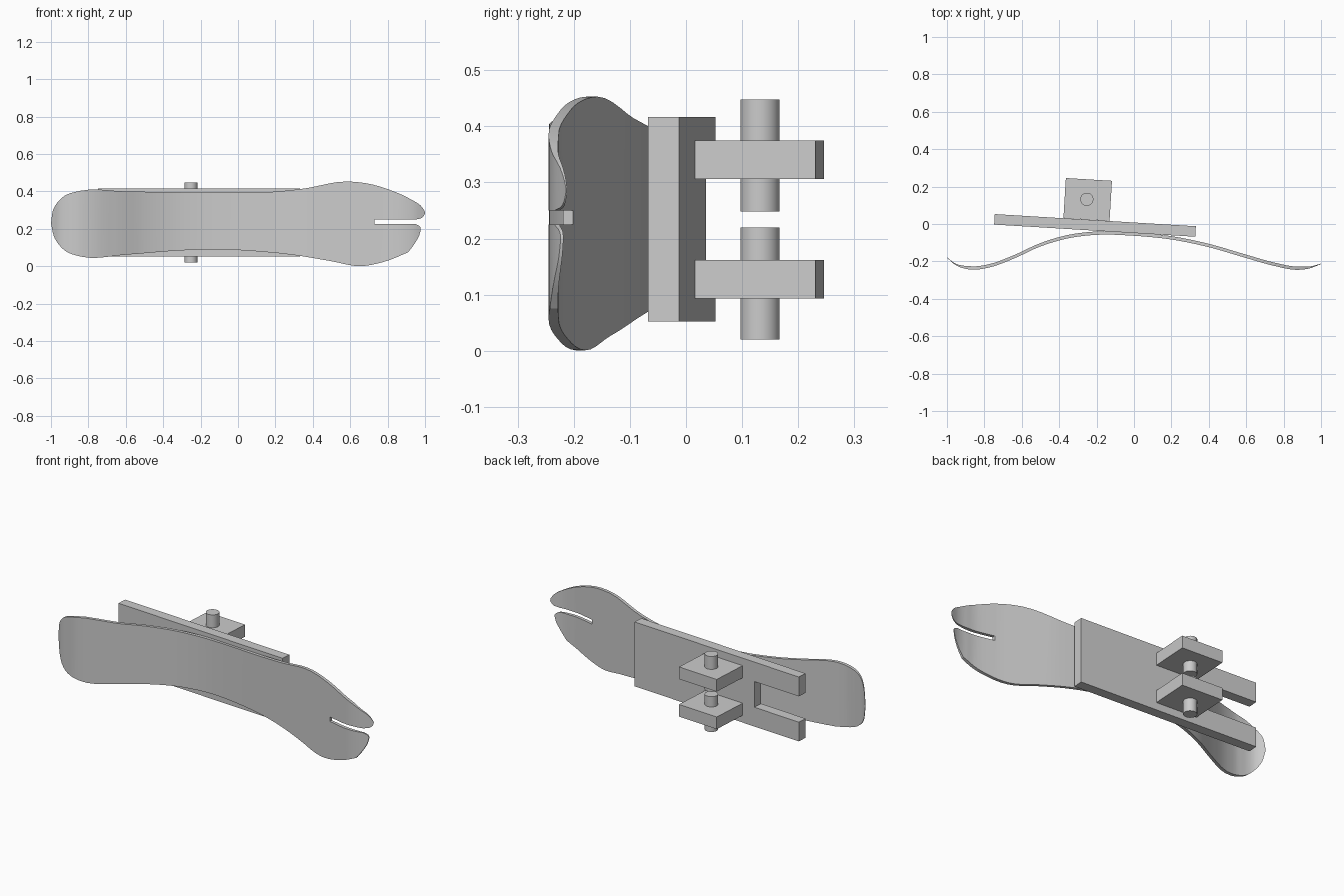
import bpy, bmesh, math
from mathutils import Vector, Matrix

cube = bpy.data.objects.get("Cube")
if cube:
    bpy.data.objects.remove(cube)

grey = bpy.data.materials.new("plain_grey")
grey.use_nodes = True
COLOUR = (0.6, 0.6, 0.6, 1)
grey.diffuse_color = COLOUR
grey.node_tree.nodes["Principled BSDF"].inputs["Base Color"].default_value = COLOUR

TILT = math.radians(-3.46)


def spline(pts, steps=5):
    """Smooth open curve through the points."""
    p = [Vector(q) for q in pts]
    p = [2 * p[0] - p[1]] + p + [2 * p[-1] - p[-2]]
    out = []
    for a, b, c, d in zip(p, p[1:], p[2:], p[3:]):
        # Non-uniform tangents avoid overshoot between uneven spacings
        ta, tb, tc = [(v - u).length for u, v in ((a, b), (b, c), (c, d))]
        m1 = tb * ((b - a) / ta - (c - a) / (ta + tb) + (c - b) / tb)
        m2 = tb * ((c - b) / tb - (d - b) / (tb + tc) + (d - c) / tc)
        for i in range(steps):
            t = i / steps
            out.append(b + m1 * t + (3 * (c - b) - 2 * m1 - m2) * t ** 2
                       + (2 * (b - c) + m1 + m2) * t ** 3)
    return out + [p[-2]]


def prism(name, poly, axis, low, high):
    """Extrude a closed polygon along z (x, y points) or y (x, z points)."""
    bm = bmesh.new()
    place = (lambda q, h: (q[0], q[1], h)) if axis == "z" else (lambda q, h: (q[0], h, q[1]))
    face = bm.faces.new([bm.verts.new(place(q, low)) for q in poly])
    new = bmesh.ops.extrude_face_region(bm, geom=[face])["geom"]
    shift = Vector(place((0, 0), high - low))
    bmesh.ops.translate(bm, vec=shift, verts=[v for v in new if isinstance(v, bmesh.types.BMVert)])
    bmesh.ops.recalc_face_normals(bm, faces=bm.faces)
    mesh = bpy.data.meshes.new(name)
    bm.to_mesh(mesh)
    bm.free()
    mesh.materials.append(grey)
    ob = bpy.data.objects.new(name, mesh)
    bpy.context.collection.objects.link(ob)
    return ob


def tilt(ob, x, y):
    ob.matrix_world = Matrix.Translation((x, y, 0)) @ Matrix.Rotation(TILT, 4, "Z")


def smooth(ob):
    bpy.ops.object.select_all(action="DESELECT")
    ob.select_set(True)
    bpy.context.view_layer.objects.active = ob
    bpy.ops.object.shade_smooth_by_angle(angle=math.radians(30))


# Curved blade: bent sheet that thins out at both tips
bend = spline([(-1, -.18), (-.95, -.222), (-.87, -.244), (-.78, -.234), (-.65, -.188),
               (-.5, -.12), (-.35, -.076), (-.2, -.058), (0, -.063), (.2, -.083),
               (.4, -.124), (.6, -.182), (.75, -.224), (.87, -.245), (.94, -.237), (1, -.214)])
back = [(q.x, q.y + .002 + .016 * min(1, (1 - abs(q.x)) / .12)) for q in bend]
blade = prism("blade", [tuple(q) for q in bend] + back[::-1], "z", -.1, .6)

# Blade outline with the toe slit
upper = spline([(-1, .23), (-.985, .31), (-.93, .375), (-.84, .404), (-.6, .4), (0, .395),
                (.18, .398), (.35, .415), (.58, .453), (.7, .441), (.82, .405), (.92, .36),
                (.985, .315), (1, .285), (.985, .26), (.95, .25)])
toe = spline([(.95, .225), (.975, .21), (.972, .175), (.95, .13), (.91, .075)])
lower = spline([(.91, .075), (.8, .03), (.65, .001), (.5, .027), (.3, .06), (.1, .08),
                (-.1, .09), (-.3, .085), (-.6, .062), (-.83, .05), (-.92, .08),
                (-.98, .15), (-1, .23)])
outline = upper + [Vector((.73, .25)), Vector((.73, .225))] + toe + lower[1:-1]
cutter = prism("blade_outline", outline, "y", -.5, .3)
cutter.hide_render = True
mod = blade.modifiers.new("trim", "BOOLEAN")
mod.operation, mod.solver, mod.object = "INTERSECT", "EXACT", cutter
bpy.context.view_layer.objects.active = blade
bpy.ops.object.modifier_apply(modifier=mod.name)
bpy.data.objects.remove(cutter)
smooth(blade)

# Forked mounting plate
L = .5385
fork = [(-L, .052), (L, .052), (L, .417), (-L, .417),
        (-L, .307), (-.247, .307), (-.247, .161), (-L, .161)]
tilt(prism("mounting_plate", fork, "y", -.028, .028), -.2085, -.0075)

# Two lugs, each with a pin
lug = [(-.1235, -.1075), (.1235, -.1075), (.1235, .1075), (-.1235, .1075)]
ring = [(.035 * math.cos(a * math.pi / 16), .035 * math.sin(a * math.pi / 16)) for a in range(32)]
for side, lug_z, pin_z in (("lower", .093, .02), ("upper", .306, .248)):
    tilt(prism(side + "_lug", lug, "z", lug_z, lug_z + .069), -.2475, .131)
    pin = prism(side + "_pin", ring, "z", pin_z, pin_z + .2)
    tilt(pin, -.252, .132)
    smooth(pin)
